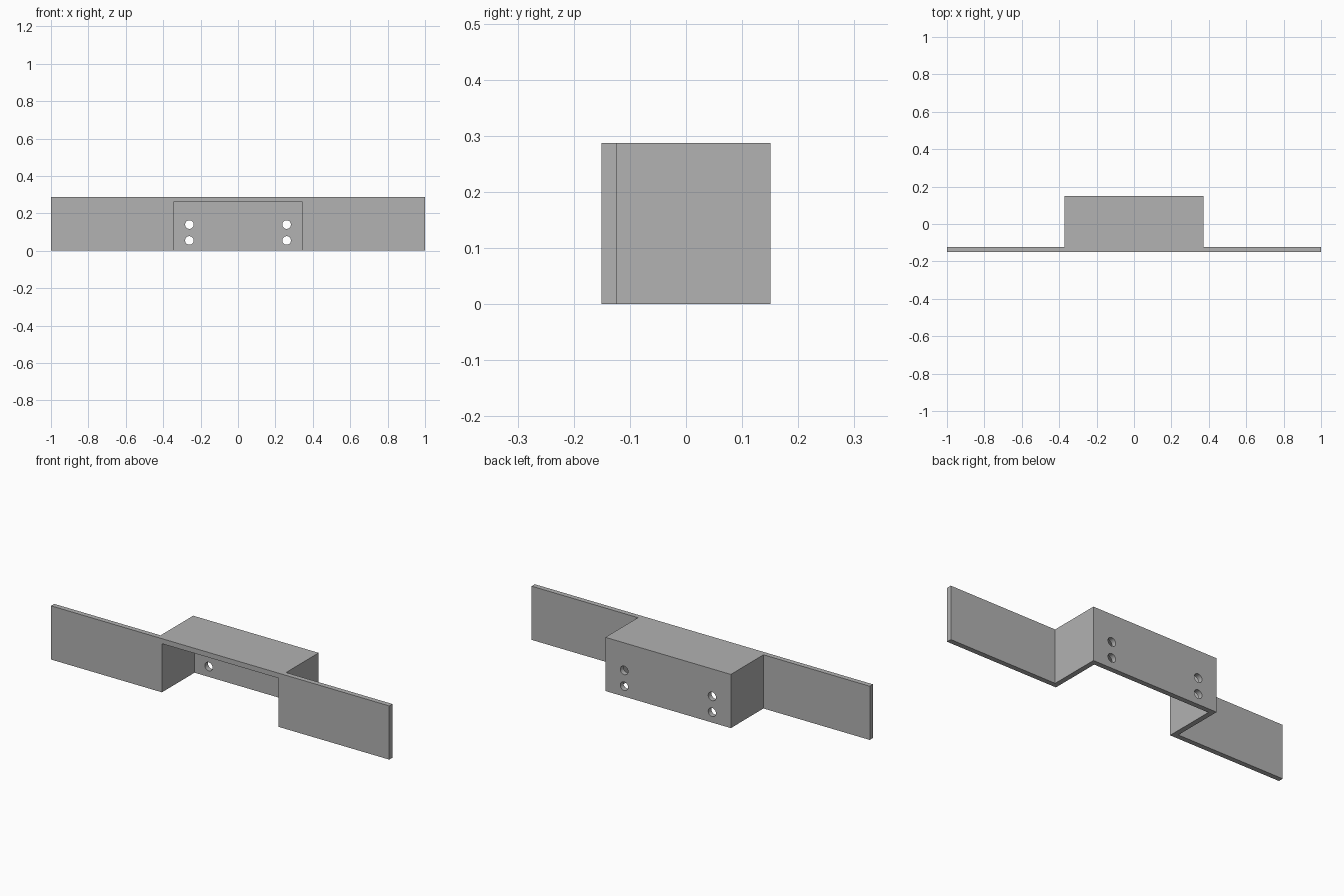
import bpy
import bmesh
from math import radians

if "Cube" in bpy.data.objects:
    bpy.data.objects.remove(bpy.data.objects["Cube"], do_unlink=True)

HEIGHT = 0.287
FRONT, BACK = -0.151, 0.151
WALL = 0.027
HALF = 0.371
INNER = HALF - WALL

grey = bpy.data.materials.new("plain grey")
grey.use_nodes = True
colour = (0.445, 0.445, 0.445, 1)
grey.diffuse_color = colour
grey.node_tree.nodes["Principled BSDF"].inputs["Base Color"].default_value = colour


def extruded(name, outline, z0, z1):
    """Extrude a plan outline between two heights."""
    bm = bmesh.new()
    face = bm.faces.new([bm.verts.new((x, y, z0)) for x, y in outline])
    grown = bmesh.ops.extrude_face_region(bm, geom=[face])["geom"]
    top = [v for v in grown if isinstance(v, bmesh.types.BMVert)]
    bmesh.ops.translate(bm, verts=top, vec=(0, 0, z1 - z0))
    bmesh.ops.recalc_face_normals(bm, faces=bm.faces)
    mesh = bpy.data.meshes.new(name)
    bm.to_mesh(mesh)
    bm.free()
    mesh.materials.append(grey)
    obj = bpy.data.objects.new(name, mesh)
    bpy.context.collection.objects.link(obj)
    return obj


def cut(target, cutter):
    """Subtract a cutter and remove it."""
    cutter.hide_render = True
    mod = target.modifiers.new("cut", "BOOLEAN")
    mod.operation = "DIFFERENCE"
    mod.solver = "EXACT"
    mod.object = cutter
    bpy.context.view_layer.objects.active = target
    bpy.ops.object.modifier_apply(modifier=mod.name)
    bpy.data.objects.remove(cutter, do_unlink=True)


# Mounting bracket: two thin wings and a projecting centre box
right_half = [(1, FRONT), (1, FRONT + WALL), (HALF, FRONT + WALL), (HALF, BACK)]
left_half = [(-x, y) for x, y in reversed(right_half)]
bracket = extruded("mounting_bracket", right_half + left_half, 0, HEIGHT)

# Cavity open at the front and underneath
cavity = [(-INNER, FRONT - 0.1), (INNER, FRONT - 0.1),
          (INNER, BACK - WALL), (-INNER, BACK - WALL)]
cut(bracket, extruded("cavity_cutter", cavity, -0.1, HEIGHT - WALL))

# Screw holes through the back wall
for x in (-0.26, 0.26):
    for z in (0.055, 0.14):
        bpy.ops.mesh.primitive_cylinder_add(
            vertices=32, radius=0.023, depth=0.1,
            location=(x, BACK - WALL / 2, z), rotation=(radians(90), 0, 0))
        hole = bpy.context.object
        hole.name = "screw_hole_cutter"
        hole.data.materials.append(grey)
        cut(bracket, hole)

bpy.ops.object.select_all(action="DESELECT")
bracket.select_set(True)
bpy.context.view_layer.objects.active = bracket
bpy.ops.object.shade_smooth_by_angle(angle=radians(30))
